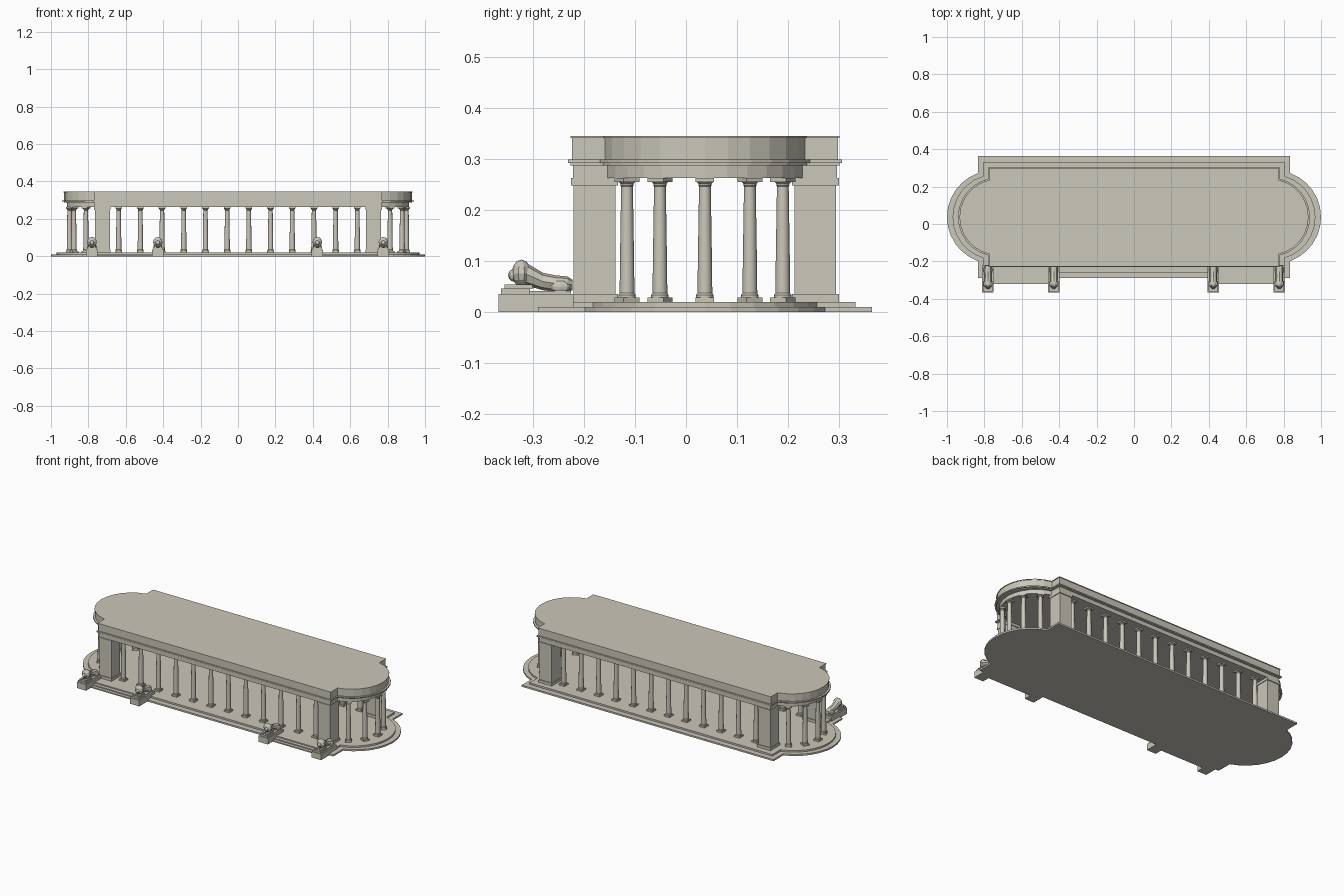
import bpy, bmesh, math
from mathutils import Matrix, Vector

old = bpy.data.objects.get("Cube")
if old:
    bpy.data.objects.remove(old, do_unlink=True)

YC = 0.037   # middle line of the pavilion

stone = bpy.data.materials.new("warm stone")
stone.use_nodes = True
color = (0.6, 0.57, 0.49, 1)
stone.diffuse_color = color
bsdf = stone.node_tree.nodes["Principled BSDF"]
bsdf.inputs["Base Color"].default_value = color
bsdf.inputs["Roughness"].default_value = 0.8


def add_object(name, mesh, loc=(0, 0, 0)):
    ob = bpy.data.objects.new(name, mesh)
    ob.location = loc
    bpy.context.collection.objects.link(ob)
    return ob


def to_mesh(name, bm):
    bmesh.ops.recalc_face_normals(bm, faces=bm.faces[:])
    mesh = bpy.data.meshes.new(name)
    bm.to_mesh(mesh)
    bm.free()
    mesh.materials.append(stone)
    return mesh


def box(bm, x0, x1, y0, y1, z0, z1):
    size = Matrix.Diagonal((x1 - x0, y1 - y0, z1 - z0, 1))
    mid = Matrix.Translation(((x0 + x1) / 2, (y0 + y1) / 2, (z0 + z1) / 2))
    bmesh.ops.create_cube(bm, size=1, matrix=mid @ size)


def loft(bm, rings):
    loops = [[bm.verts.new(p) for p in ring] for ring in rings]
    n = len(loops[0])
    for a, b in zip(loops, loops[1:]):
        for i in range(n):
            j = (i + 1) % n
            bm.faces.new((a[i], a[j], b[j], b[i]))
    bm.faces.new(loops[0][::-1])
    bm.faces.new(loops[-1])


# Long slab with square shoulders and a rounded bay at each end
def slab(name, hx, hy, cx, r, z0, z1, segments=12):
    a = math.acos((hx - cx) / r)
    half = [(hx, -hy)]
    for i in range(segments + 1):
        t = -a + 2 * a * i / segments
        half.append((cx + r * math.cos(t), r * math.sin(t)))
    half.append((hx, hy))
    outline = half + [(-x, -y) for x, y in half]
    bm = bmesh.new()
    loft(bm, [[(x, y + YC, z) for x, y in outline] for z in (z0, z1)])
    add_object(name, to_mesh(name, bm))


slab("lower_step", 0.835, 0.327, 0.75, 0.25, 0, 0.01)
slab("upper_step", 0.805, 0.295, 0.742, 0.228, 0.01, 0.02)
slab("architrave", 0.767, 0.258, 0.717, 0.197, 0.263, 0.287)
slab("cornice_lower", 0.772, 0.263, 0.726, 0.205, 0.287, 0.292)
slab("cornice_upper", 0.778, 0.268, 0.73, 0.211, 0.292, 0.299)
slab("attic", 0.77, 0.26, 0.73, 0.2, 0.299, 0.341)
slab("roof_cap", 0.773, 0.263, 0.73, 0.203, 0.341, 0.345)


# Corner piers
def pier(name, x, y):
    bm = bmesh.new()
    for hx, hy, z0, z1 in ((0.044, 0.046, 0.02, 0.036),
                           (0.04, 0.041, 0.036, 0.248),
                           (0.044, 0.046, 0.248, 0.263)):
        box(bm, x - hx, x + hx, y - hy, y + hy, z0, z1)
    add_object(name, to_mesh(name, bm))


for sx, side in ((1, "left"), (-1, "right")):
    for sy, end in ((-1, "front"), (1, "back")):
        pier(f"{end}_{side}_pier", sx * 0.725, YC + sy * 0.216)

# Tapered round column with square plinth and abacus
bm = bmesh.new()
box(bm, -0.018, 0.018, -0.018, 0.018, 0, 0.009)
profile = [(0.017, 0.009), (0.017, 0.014), (0.0145, 0.017), (0.0138, 0.08),
           (0.0115, 0.226), (0.013, 0.228), (0.0125, 0.231), (0.0165, 0.235)]
loft(bm, [[(r * math.cos(math.tau * i / 12), r * math.sin(math.tau * i / 12), z)
           for i in range(12)] for r, z in profile])
box(bm, -0.018, 0.018, -0.018, 0.018, 0.235, 0.243)
column_mesh = to_mesh("column", bm)

columns = []
for i in range(12):
    x = -0.638 + i * 1.276 / 11
    for sy, end in ((-1, "front"), (1, "back")):
        columns.append(add_object(f"{end}_column_{i + 1}", column_mesh,
                                  (x, YC + sy * 0.21, 0.02)))
for sx, side in ((1, "left"), (-1, "right")):
    for k in range(-2, 3):
        t = math.radians(30 * k)
        ob = add_object(f"{side}_bay_column_{k + 3}", column_mesh,
                        (sx * (0.725 + 0.176 * math.cos(t)),
                         YC + 0.176 * math.sin(t), 0.02))
        ob.rotation_euler.z = t * sx
bpy.ops.object.select_all(action="DESELECT")
columns[0].select_set(True)
bpy.context.view_layer.objects.active = columns[0]
bpy.ops.object.shade_smooth_by_angle(angle=math.radians(35))

# Stairs between the pedestals of each pair
for sx, side in ((1, "left"), (-1, "right")):
    bm = bmesh.new()
    for y0, z1 in ((-0.322, 0.007), (-0.304, 0.013), (-0.284, 0.02)):
        x0, x1 = sorted((sx * 0.455, sx * 0.75))
        box(bm, x0, x1, y0, -0.22, 0, z1)
    add_object(f"{side}_stairs", to_mesh("stairs", bm))

# Pedestal with a stepped plate
bm = bmesh.new()
box(bm, -0.031, 0.031, -0.367, -0.22, 0, 0.036)
box(bm, -0.025, 0.025, -0.362, -0.305, 0.036, 0.046)
box(bm, -0.022, 0.022, -0.305, -0.225, 0.036, 0.041)
pedestal_mesh = to_mesh("pedestal", bm)

# Crouching statue: body loft from rump to chest, then mane, muzzle and limbs
bm = bmesh.new()
body = [(-0.222, 0.053, 0.012, 0.01), (-0.232, 0.055, 0.02, 0.015),
        (-0.255, 0.056, 0.021, 0.016), (-0.28, 0.06, 0.019, 0.017),
        (-0.305, 0.071, 0.021, 0.021), (-0.32, 0.077, 0.022, 0.023)]
loft(bm, [[(w * math.cos(math.tau * i / 8), y, z + h * math.sin(math.tau * i / 8))
           for i in range(8)] for y, z, w, h in body])


def ball(center, size, segments=10):
    m = Matrix.Translation(Vector(center)) @ Matrix.Diagonal((*size, 1))
    bmesh.ops.create_uvsphere(bm, u_segments=segments, v_segments=6, radius=1, matrix=m)


ball((0, -0.322, 0.076), (0.027, 0.019, 0.027))
ball((0, -0.338, 0.072), (0.013, 0.01, 0.012), 8)
for s in (-1, 1):
    box(bm, s * 0.014 - 0.006, s * 0.014 + 0.006, -0.355, -0.3, 0.045, 0.054)
    ball((s * 0.016, -0.246, 0.05), (0.008, 0.02, 0.012), 8)
statue_mesh = to_mesh("statue", bm)

for i, x in enumerate((-0.781, -0.429, 0.424, 0.777)):
    add_object(f"pedestal_{i + 1}", pedestal_mesh, (x, 0, 0))
    add_object(f"crouching_statue_{i + 1}", statue_mesh, (x, 0, 0))
